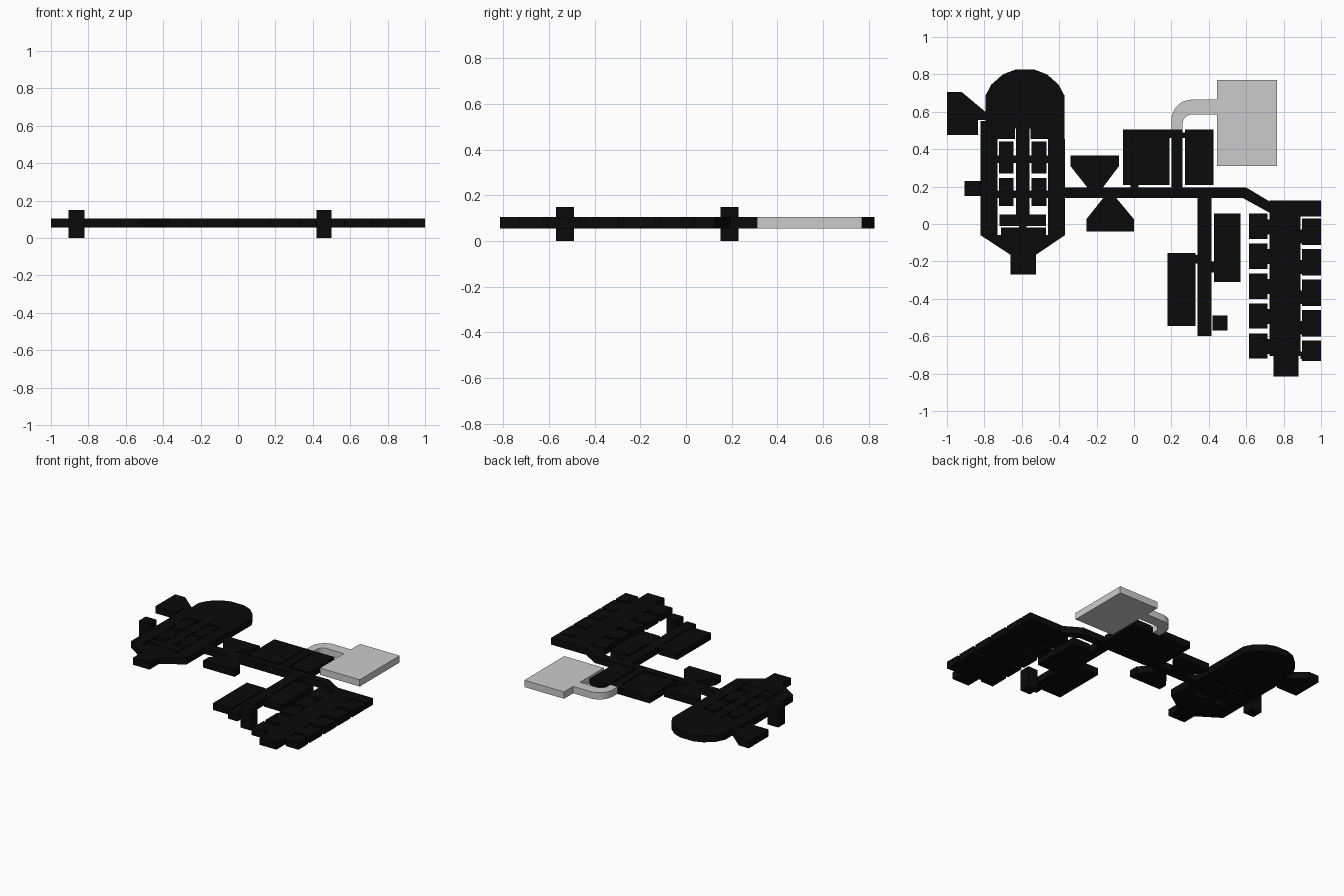
import bpy, bmesh, math

Z0, Z1 = 0.055, 0.105          # flat slab that most rooms share
black = bpy.data.materials.new("black")
black.diffuse_color = (0.003, 0.003, 0.003, 1)


def slab(name, pts, z0=Z0, z1=Z1, mat=black):
    """Extrude a plan outline into a flat room or corridor."""
    bm = bmesh.new()
    face = bm.faces.new([bm.verts.new((x, y, z0)) for x, y in pts])
    ext = bmesh.ops.extrude_face_region(bm, geom=[face])
    top = [v for v in ext["geom"] if isinstance(v, bmesh.types.BMVert)]
    bmesh.ops.translate(bm, verts=top, vec=(0, 0, z1 - z0))
    bmesh.ops.recalc_face_normals(bm, faces=bm.faces[:])
    me = bpy.data.meshes.new(name)
    bm.to_mesh(me)
    bm.free()
    if mat:
        me.materials.append(mat)
    ob = bpy.data.objects.new(name, me)
    bpy.context.collection.objects.link(ob)
    return ob


def room(name, x0, x1, y0, y1, **kw):
    return slab(name, [(x0, y0), (x1, y0), (x1, y1), (x0, y1)], **kw)


# Left wing: domed hall with a slot for the spine
cx = -0.583
arc = [(0.212, 0.685), (0.18, 0.745), (0.118, 0.80), (0.052, 0.825)]
slab("dome_hall",
     [(cx + 0.212, 0.455)] + [(cx + dx, y) for dx, y in arc]
     + [(cx - dx, y) for dx, y in reversed(arc)]
     + [(cx - 0.212, 0.455), (-0.637, 0.455), (-0.637, 0.51),
        (-0.553, 0.51), (-0.553, 0.455)])
room("dome_side_strip", -0.82, -0.795, 0.455, 0.55)
slab("corner_room", [(-1, 0.475), (-0.835, 0.475), (-0.835, 0.555),
                     (-0.795, 0.555), (-0.795, 0.60), (-0.92, 0.705), (-1, 0.705)])

# Left wing: outer walls, tapered end and stub
room("left_hall_wall", -0.82, -0.73, -0.06, 0.455)
room("right_hall_wall", -0.46, -0.37, -0.06, 0.455)
slab("tapered_end", [(-0.82, -0.06), (-0.66, -0.165), (-0.525, -0.165), (-0.37, -0.06)])
room("end_stub", -0.66, -0.525, -0.27, -0.165)

# Left wing: spine with mirrored cells and doors
c = -0.595
room("spine", c - 0.035, c + 0.035, 0.05, 0.51)
for s in (-1, 1):
    for i, (y0, y1) in enumerate([(0.27, 0.44), (0.095, 0.245)]):
        ym = (y0 + y1) / 2 - 0.01
        for part, d0, d1, a, b in (("cell", 0.048, 0.126, y0, y1),
                                   ("inner_door", 0.035, 0.048, ym - 0.02, ym + 0.02),
                                   ("outer_door", 0.126, 0.135, ym - 0.02, ym + 0.02)):
            xs = sorted((c + s * d0, c + s * d1))
            room(f"{part}_{'lr'[s > 0]}{i}", *xs, a, b)
room("cross_room", c - 0.125, c + 0.125, -0.01, 0.05)
room("lower_cross_room", c - 0.115, c + 0.125, -0.06, -0.018)
room("cross_room_link", c - 0.02, c + 0.02, -0.018, -0.01)

# Two tall entrance blocks
room("left_entrance_block", -0.905, -0.82, 0.15, 0.23, z0=0, z1=0.15)
room("right_entrance_block", 0.42, 0.50, -0.57, -0.49, z0=0, z1=0.15)

# Main corridor with the bend to the right wing
slab("main_corridor", [(-0.37, 0.14), (0.58, 0.14), (0.725, 0.06),
                       (0.725, 0.12), (0.60, 0.195), (-0.37, 0.195)])

# Funnel rooms either side of the corridor
slab("upper_funnel_room", [(-0.34, 0.365), (-0.34, 0.31), (-0.245, 0.19),
                           (-0.17, 0.19), (-0.08, 0.31), (-0.08, 0.365)])
slab("lower_funnel_room", [(-0.255, -0.04), (-0.255, 0.025), (-0.16, 0.145),
                           (-0.10, 0.145), (0, 0.025), (0, -0.04)])

# Middle rooms
room("middle_room", -0.06, 0.19, 0.208, 0.505)
room("middle_room_door", -0.02, 0.025, 0.195, 0.208)
room("middle_passage", 0.2, 0.26, 0.195, 0.505)
room("middle_side_room", 0.272, 0.425, 0.208, 0.505)
room("middle_left_door", 0.19, 0.2, 0.46, 0.505)
room("middle_right_door", 0.26, 0.272, 0.46, 0.49)

# Grey curved passage and grey room
outer = [(0.31 - 0.11 * math.cos(t), 0.555 + 0.11 * math.sin(t))
         for t in [math.pi / 2 * i / 8 for i in range(9)]]
inner = [(0.31 - 0.05 * math.cos(t), 0.535 + 0.05 * math.sin(t))
         for t in [math.pi / 2 * i / 8 for i in range(9)]]
slab("curved_passage", [(0.2, 0.505)] + outer + [(0.445, 0.665), (0.445, 0.585)]
     + inner[::-1] + [(0.26, 0.505)], mat=None)
room("grey_room", 0.445, 0.765, 0.31, 0.77, mat=None)

# South corridor and its two rooms
room("south_corridor", 0.34, 0.415, -0.60, 0.14)
room("south_east_room", 0.427, 0.57, -0.31, 0.055)
room("south_east_door", 0.415, 0.427, -0.26, -0.20)
room("south_west_room", 0.18, 0.33, -0.545, -0.155)
room("south_west_door", 0.33, 0.34, -0.21, -0.165)

# Right wing: long hall, end room and rows of cells
room("long_hall", 0.725, 0.89, -0.705, 0.125)
room("long_hall_end", 0.745, 0.88, -0.815, -0.705)
room("top_cell", 0.89, 1, 0.04, 0.125)
for i in range(5):
    y = 0.055 - 0.16 * i
    room(f"west_cell_{i}", 0.615, 0.715, y - 0.135, y)
    room(f"west_cell_door_{i}", 0.715, 0.725, y - 0.11, y - 0.03)
    y = 0.03 - 0.163 * i
    b = y - (0.143 if i < 4 else 0.11)
    room(f"east_cell_{i}", 0.898, 1, b, y)
    room(f"east_cell_door_{i}", 0.89, 0.898, b + 0.01, y - 0.06)
